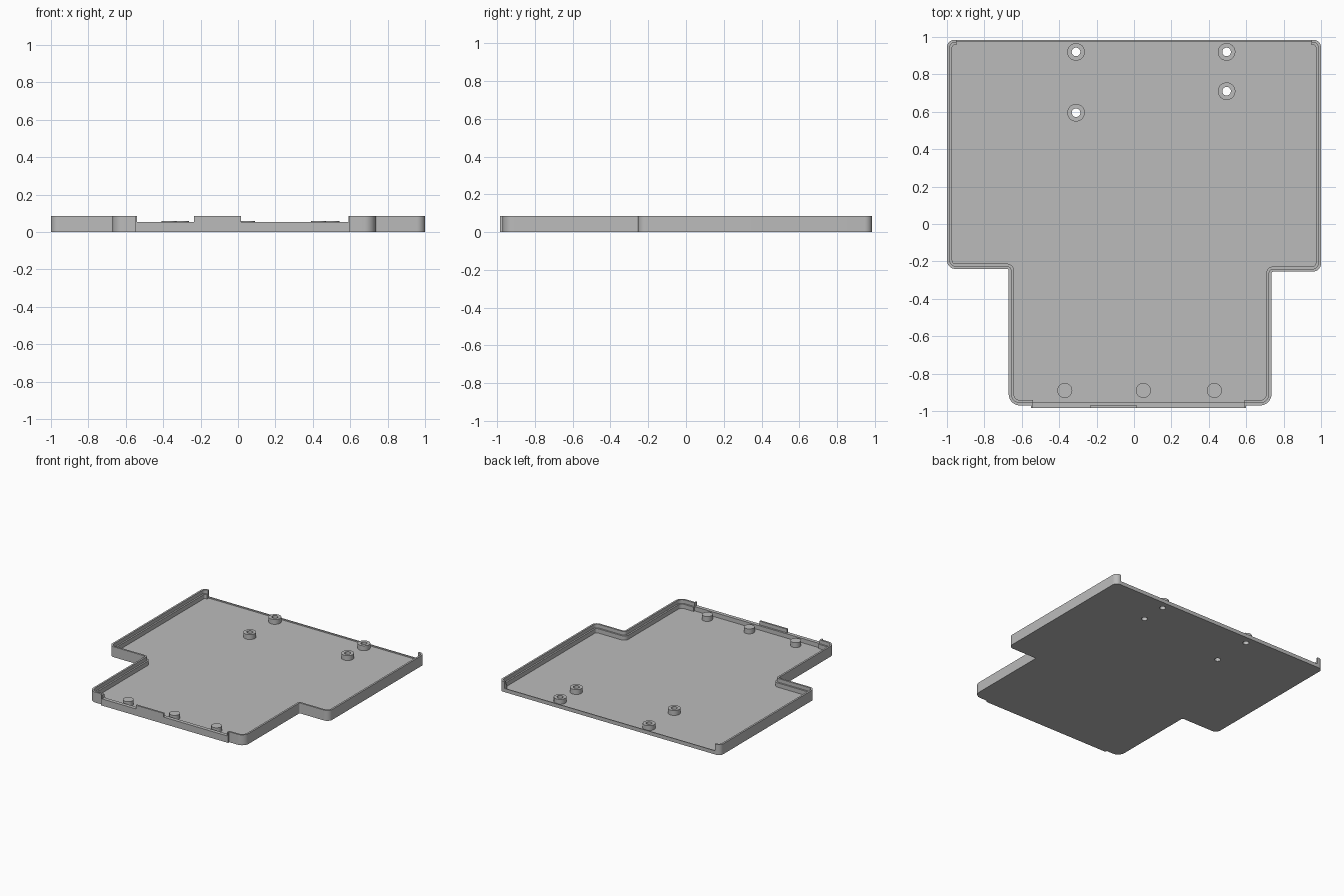
import bpy, bmesh, math
from mathutils import Vector

if "Cube" in bpy.data.objects:
    bpy.data.objects.remove(bpy.data.objects["Cube"])

grey = bpy.data.materials.new("plain grey")
grey.use_nodes = True
colour = (0.5, 0.5, 0.5, 1)
grey.diffuse_color = colour
grey.node_tree.nodes["Principled BSDF"].inputs["Base Color"].default_value = colour

FLOOR, LEDGE, TOP = 0.02, 0.055, 0.085
BACK, FRONT = 0.985, -0.97


def finish(name, bm):
    """Weld, orient and link a part, smooth only across soft edges."""
    bmesh.ops.remove_doubles(bm, verts=bm.verts, dist=0.0001)
    bmesh.ops.recalc_face_normals(bm, faces=bm.faces)
    mesh = bpy.data.meshes.new(name)
    bm.to_mesh(mesh)
    bm.free()
    mesh.materials.append(grey)
    ob = bpy.data.objects.new(name, mesh)
    bpy.context.collection.objects.link(ob)
    bpy.ops.object.select_all(action="DESELECT")
    ob.select_set(True)
    bpy.context.view_layer.objects.active = ob
    bpy.ops.object.shade_smooth_by_angle(angle=math.radians(35))
    return ob


def circle(x, y, r, n=32):
    return [Vector((x + r * math.cos(i * math.tau / n), y + r * math.sin(i * math.tau / n)))
            for i in range(n)]


def plate(name, loops, z0, z1):
    """Solid from a flat outline, with any further loops as holes."""
    curve = bpy.data.curves.new(name, "CURVE")
    curve.dimensions, curve.fill_mode = "2D", "BOTH"
    curve.extrude = (z1 - z0) / 2
    for loop in loops:
        spline = curve.splines.new("POLY")
        spline.points.add(len(loop) - 1)
        for point, p in zip(spline.points, loop):
            point.co = (p.x, p.y, 0, 1)
        spline.use_cyclic_u = True
    helper = bpy.data.objects.new(name + " outline", curve)
    mesh = bpy.data.meshes.new_from_object(helper)
    bm = bmesh.new()
    bm.from_mesh(mesh)
    bpy.data.objects.remove(helper)
    bpy.data.curves.remove(curve)
    bpy.data.meshes.remove(mesh)
    bmesh.ops.translate(bm, verts=bm.verts, vec=(0, 0, (z0 + z1) / 2))
    return finish(name, bm)


def box(name, x0, x1, y0, y1, z0, z1):
    corners = [Vector(p) for p in ((x0, y0), (x1, y0), (x1, y1), (x0, y1))]
    return plate(name, [corners], z0, z1)


def rounded(points, radii, steps=8):
    """Open path with its right-angled inner corners rounded."""
    pts = [Vector(p) for p in points]
    path = [pts[0]]
    for before, p, after, r in zip(pts, pts[1:], pts[2:], radii):
        a, b = (before - p).normalized(), (after - p).normalized()
        centre = p + (a + b) * r
        for i in range(steps + 1):
            t = i / steps * math.pi / 2
            path.append(centre - b * r * math.cos(t) - a * r * math.sin(t))
    return path + [pts[-1]]


def sweep(name, path, profile):
    """Sweep an (inward, height) profile along an open path."""
    dirs = [(b - a).normalized() for a, b in zip(path, path[1:])]
    normals = [Vector((-d.y, d.x)) for d in dirs]
    bm = bmesh.new()
    rings = []
    for i, p in enumerate(path):
        n1, n2 = normals[max(i - 1, 0)], normals[min(i, len(normals) - 1)]
        mitre = (n1 + n2) / (1 + n1.dot(n2))
        rings.append([bm.verts.new((*(p + mitre * s), z)) for s, z in profile])
    n = len(profile)
    for r, q in zip(rings, rings[1:]):
        for k in range(n):
            bm.faces.new((r[k], r[(k + 1) % n], q[(k + 1) % n], q[k]))
    bm.faces.new(rings[0])
    bm.faces.new(rings[-1])
    return finish(name, bm)


# Half outlines, running from the back corner down to the front opening
radii = (0.04, 0.045, 0.01, 0.06)
right_path = rounded([(-0.95, BACK), (-1, BACK), (-1, -0.24), (-0.67, -0.24),
                      (-0.67, FRONT), (-0.54, FRONT)], radii)
left_path = rounded([(0.95, BACK), (1, BACK), (1, -0.255), (0.735, -0.255),
                     (0.735, FRONT), (0.59, FRONT)], radii)
left_path.reverse()

# Floor with four screw holes
screws = [(-0.31, 0.92), (0.495, 0.92), (0.495, 0.71), (-0.31, 0.595)]
holes = [circle(x, y, 0.023) for x, y in screws]
plate("floor", [right_path + left_path] + holes, 0, FLOOR)

# Stepped side walls
step = [(0, FLOOR), (0, TOP), (0.015, TOP), (0.015, LEDGE), (0.028, LEDGE), (0.028, FLOOR)]
sweep("right_wall", right_path, step)
sweep("left_wall", left_path, step)

# Low front wall, slightly proud, with a raised tab, and the shallow back lip
box("front_low_wall", -0.54, 0.59, FRONT, FRONT + 0.015, FLOOR, LEDGE)
box("front_strip", -0.55, 0.6, -0.985, FRONT, 0, LEDGE)
box("front_tab", -0.235, 0.015, -0.985, FRONT, LEDGE, TOP)
for x0, x1, side in ((-0.55, -0.54, "right"), (0.59, 0.6, "left")):
    box(side + "_front_jamb", x0, x1, -0.985, FRONT, LEDGE, TOP)
box("back_lip", -0.95, 0.95, BACK - 0.008, BACK, FLOOR, 0.03)

# Hollow screw posts and solid support pegs
for i, ((x, y), hole) in enumerate(zip(screws, holes), 1):
    plate(f"screw_post_{i}", [circle(x, y, 0.047), hole], FLOOR, 0.06)
for i, x in enumerate((-0.37, 0.05, 0.43), 1):
    plate(f"support_peg_{i}", [circle(x, -0.89, 0.04)], FLOOR, 0.06)
